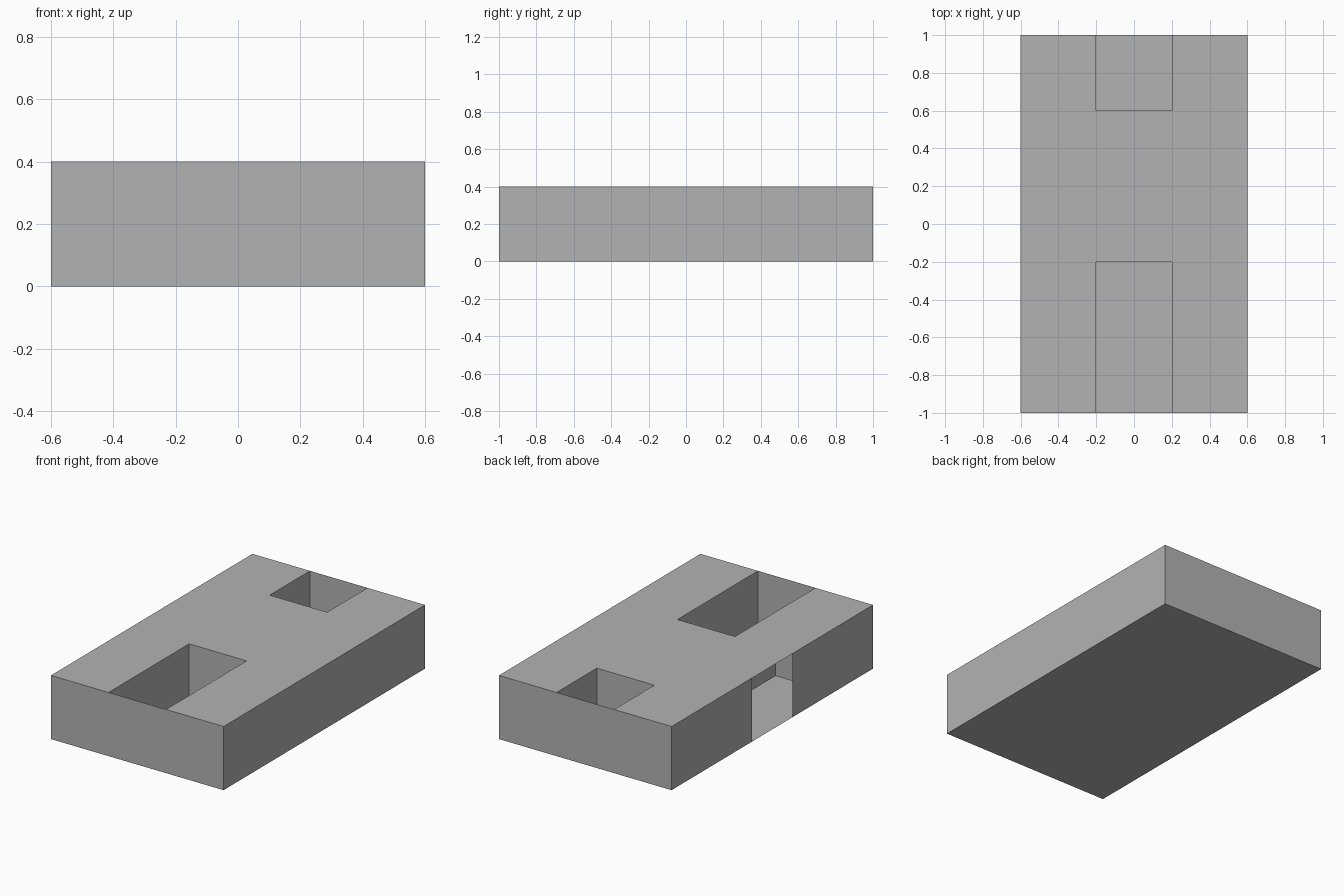
import bpy
import bmesh
from mathutils import Vector

HEIGHT = 0.4
CELL = 0.4
GAP = 0.002  # keeps inner walls just clear of the outer skin

if "Cube" in bpy.data.objects:
    bpy.data.objects.remove(bpy.data.objects["Cube"])

grey = bpy.data.materials.new("plain_grey")
grey.use_nodes = True
grey.diffuse_color = (0.45, 0.45, 0.45, 1)
grey.node_tree.nodes["Principled BSDF"].inputs["Base Color"].default_value = grey.diffuse_color


def add_object(name, bm):
    mesh = bpy.data.meshes.new(name)
    bm.to_mesh(mesh)
    bm.free()
    mesh.materials.append(grey)
    obj = bpy.data.objects.new(name, mesh)
    bpy.context.collection.objects.link(obj)
    return obj


def add_walls(name, path, top):
    """Thin upright walls along a plan path, facing right of travel."""
    bm = bmesh.new()
    low = [bm.verts.new((x, y, GAP)) for x, y in path]
    high = [bm.verts.new((x, y, top)) for x, y in path]
    for i in range(len(path) - 1):
        bm.faces.new((low[i], low[i + 1], high[i + 1], high[i]))
    add_object(name, bm)


# Outer shell: a slab skin divided into square cells
bm = bmesh.new()
bmesh.ops.create_grid(bm, x_segments=3, y_segments=5, size=1)
bmesh.ops.scale(bm, vec=(0.6, 1, 1), verts=bm.verts)
raised = bmesh.ops.extrude_face_region(bm, geom=bm.faces[:], use_keep_orig=True)
bmesh.ops.translate(bm, vec=(0, 0, HEIGHT),
                    verts=[g for g in raised["geom"] if isinstance(g, bmesh.types.BMVert)])
bmesh.ops.recalc_face_normals(bm, faces=bm.faces)

# Open the two wells in the top and the doorway in the side
openings = [Vector((0, row * CELL, HEIGHT)) for row in (-2, -1, 2)]
openings.append(Vector((-0.6, 0, HEIGHT / 2)))
cut = [f for f in bm.faces
       if any((f.calc_center_median() - p).length < 0.05 for p in openings)]
bmesh.ops.delete(bm, geom=cut, context="FACES")
add_object("outer_shell", bm)

# Inner walls of the wells, open towards the shell's end walls
end = 1 - GAP
add_walls("front_well_walls", [(-0.2, -end), (-0.2, -0.2), (0.2, -0.2), (0.2, -end)], HEIGHT)
add_walls("back_well_walls", [(0.2, end), (0.2, 0.6), (-0.2, 0.6), (-0.2, end)], HEIGHT)

# Room behind the side doorway
side, inner = -0.6 + GAP, -0.2 - GAP
add_walls("side_room_walls", [(side, 0.6), (inner, 0.6), (inner, -0.6), (side, -0.6)], HEIGHT - GAP)
